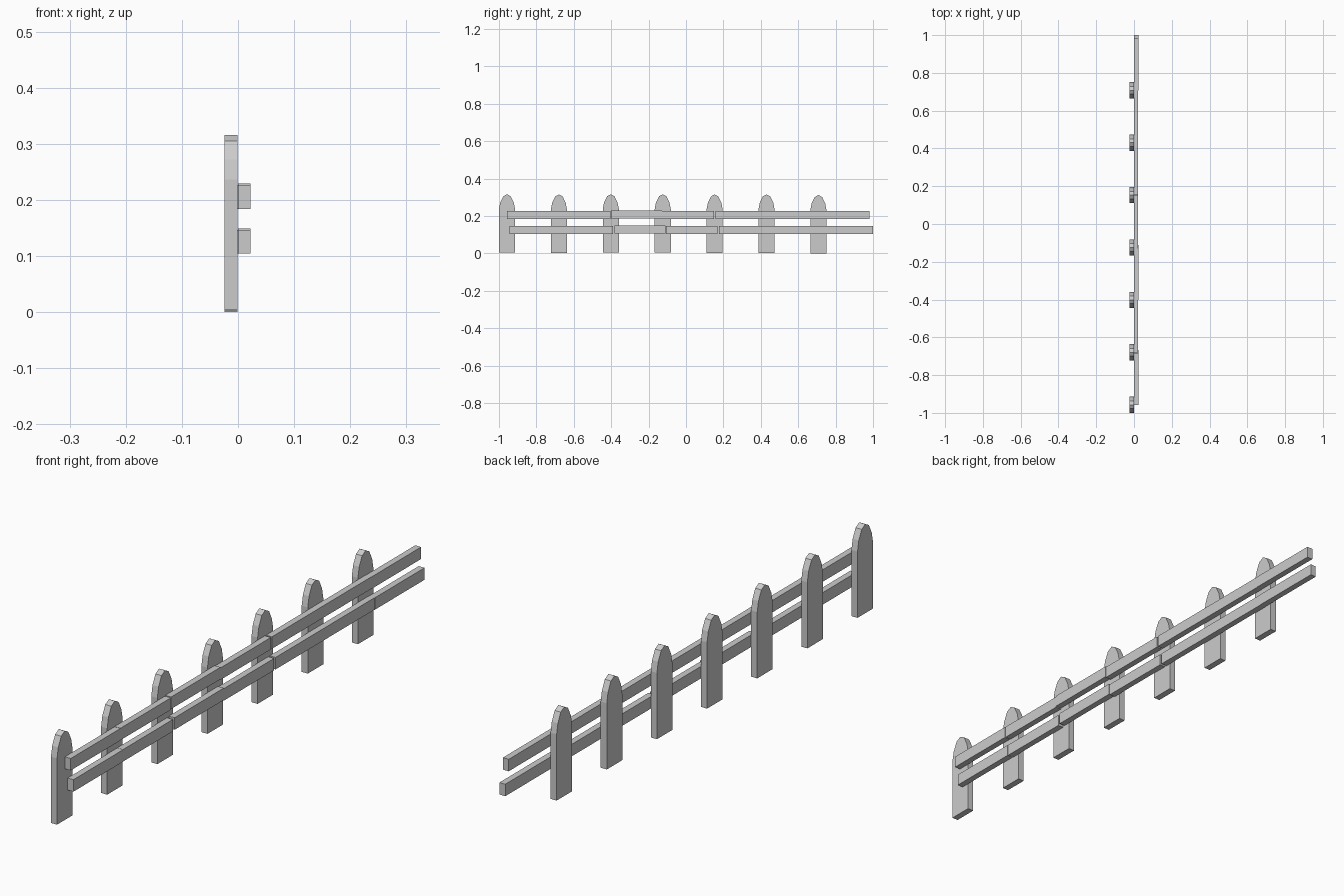
import bpy, bmesh

if "Cube" in bpy.data.objects:
    bpy.data.objects.remove(bpy.data.objects["Cube"])

STEP = 0.2775


def prism(name, profile, x0, x1):
    """Extrude a closed (y, z) outline from x0 to x1."""
    bm = bmesh.new()
    face = bm.faces.new([bm.verts.new((x0, y, z)) for y, z in profile])
    ext = bmesh.ops.extrude_face_region(bm, geom=[face])
    verts = [v for v in ext["geom"] if isinstance(v, bmesh.types.BMVert)]
    bmesh.ops.translate(bm, verts=verts, vec=(x1 - x0, 0, 0))
    bmesh.ops.recalc_face_normals(bm, faces=bm.faces)
    mesh = bpy.data.meshes.new(name)
    bm.to_mesh(mesh)
    bm.free()
    ob = bpy.data.objects.new(name, mesh)
    bpy.context.collection.objects.link(ob)
    return ob


# Pickets: flat boards with a faceted pointed-arch top
right = [(0.043, 0.0), (0.043, 0.232), (0.036, 0.268), (0.020, 0.301)]
outline = right + [(0.0, 0.312)] + [(-y, z) for y, z in reversed(right)]
picket_z = [0.004, 0.003, 0.004, 0.004, 0.003, 0.003, 0.0]
for i, dz in enumerate(picket_z):
    cy = -0.957 + i * STEP
    prism(f"picket_{i + 1}", [(y + cy, z + dz) for y, z in outline],
          -0.0245, -0.001)

# Rails: one short plank per bay, each slightly out of line: (y0, y1, z0, x0)
upper = [(-0.958, -0.683, 0.184, 0.0), (-0.681, -0.403, 0.184, -0.001),
         (-0.402, -0.129, 0.187, 0.0), (-0.130, 0.151, 0.184, -0.001),
         (0.157, 0.432, 0.184, -0.001), (0.432, 0.707, 0.184, -0.001),
         (0.707, 0.981, 0.184, 0.0)]
lower = [(-0.943, -0.668, 0.104, 0.0), (-0.667, -0.391, 0.104, -0.001),
         (-0.383, -0.110, 0.107, 0.0), (-0.108, 0.169, 0.104, -0.001),
         (0.177, 0.451, 0.104, -0.001), (0.451, 0.725, 0.104, -0.001),
         (0.725, 1.0, 0.104, 0.0)]
for label, planks in (("upper", upper), ("lower", lower)):
    for i, (y0, y1, z0, x0) in enumerate(planks):
        z1 = z0 + 0.042
        prism(f"{label}_rail_{i + 1}",
              [(y0, z0), (y1, z0), (y1, z1), (y0, z1)], x0, x0 + 0.0225)
